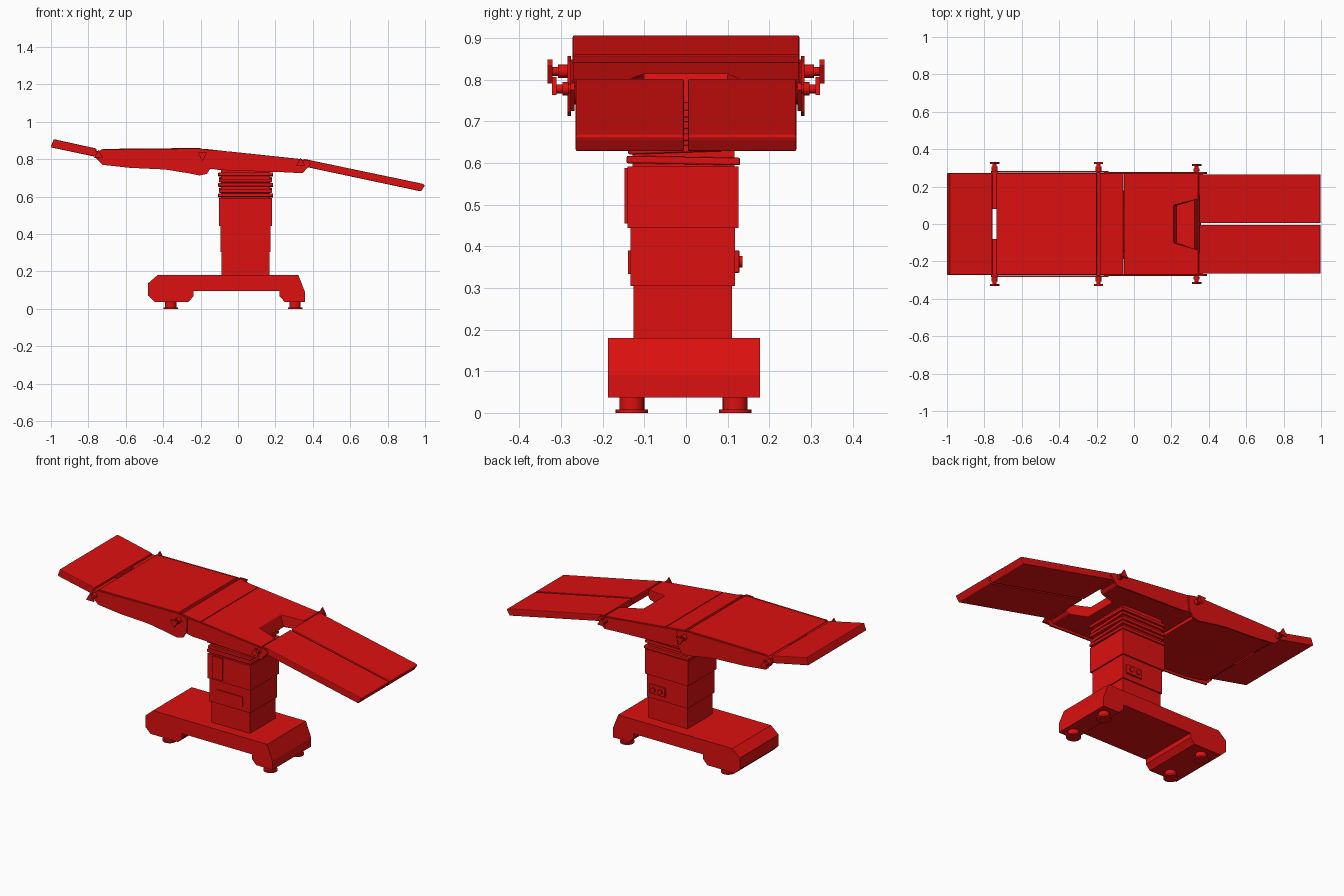
import bpy, bmesh, math
from mathutils import Matrix, Vector

if "Cube" in bpy.data.objects:
    bpy.data.objects.remove(bpy.data.objects["Cube"])

red = bpy.data.materials.new("red_paint")
red.use_nodes = True
COLOUR = (0.72, 0.005, 0.005, 1)
red.diffuse_color = COLOUR
red.node_tree.nodes["Principled BSDF"].inputs["Base Color"].default_value = COLOUR


def finish(name, bm, bevel=0):
    bmesh.ops.recalc_face_normals(bm, faces=bm.faces[:])
    mesh = bpy.data.meshes.new(name)
    bm.to_mesh(mesh)
    bm.free()
    mesh.materials.append(red)
    ob = bpy.data.objects.new(name, mesh)
    bpy.context.collection.objects.link(ob)
    if bevel:
        mod = ob.modifiers.new("soft_edge", 'BEVEL')
        mod.width, mod.segments, mod.limit_method = bevel, 2, 'ANGLE'
    return ob


def prism(name, outline, y0, y1, bevel=0):
    """Side outline (x, z) pulled from y0 to y1."""
    bm = bmesh.new()
    face = bm.faces.new([bm.verts.new((x, y0, z)) for x, z in outline])
    ext = bmesh.ops.extrude_face_region(bm, geom=[face])
    moved = [v for v in ext["geom"] if isinstance(v, bmesh.types.BMVert)]
    bmesh.ops.translate(bm, verts=moved, vec=(0, y1 - y0, 0))
    return finish(name, bm, bevel)


def box(name, xs, ys, zs, bevel=0, tilt=0):
    bm = bmesh.new()
    bmesh.ops.create_cube(bm, size=1)
    size = [b - a for a, b in (xs, ys, zs)]
    mid = Vector([(a + b) / 2 for a, b in (xs, ys, zs)])
    bmesh.ops.scale(bm, vec=size, verts=bm.verts)
    bmesh.ops.transform(bm, matrix=Matrix.Translation(mid) @ Matrix.Rotation(tilt, 4, 'X'),
                        verts=bm.verts)
    return finish(name, bm, bevel)


def rod(name, start, end, radius, sides=24, spin=0):
    """Cylinder between two points; spin turns it about its own axis."""
    a, b = Vector(start), Vector(end)
    bm = bmesh.new()
    bmesh.ops.create_cone(bm, cap_ends=True, segments=sides, radius1=radius,
                          radius2=radius, depth=(b - a).length)
    turn = (b - a).to_track_quat('Z', 'Y').to_matrix().to_4x4()
    bmesh.ops.transform(bm, verts=bm.verts, matrix=Matrix.Translation((a + b) / 2)
                        @ turn @ Matrix.Rotation(spin, 4, 'Z'))
    ob = finish(name, bm)
    if sides > 8:
        bpy.ops.object.select_all(action='DESELECT')
        ob.select_set(True)
        bpy.context.view_layer.objects.active = ob
        bpy.ops.object.shade_smooth_by_angle()
    return ob


# Base with an arched underside
prism("base", [(-.48, .137), (-.43, .18), (.323, .18), (.358, .09), (.358, .037),
               (.25, .037), (.222, .067), (.222, .094), (-.238, .094), (-.238, .067),
               (-.265, .037), (-.446, .037), (-.48, .07)], -.187, .178)

# Feet
for x in (-.36, .305):
    for y in (-.13, .118):
        rod("foot_post", (x, y, .004), (x, y, .04), .03)
        rod("foot_pad", (x, y, 0), (x, y, .008), .039)

# Telescopic column
box("column_lower", (-.088, .168), (-.126, .111), (.17, .31))
box("column_middle", (-.094, .174), (-.133, .118), (.305, .446))
box("column_upper", (-.102, .182), (-.14, .126), (.444, .592))

# Column panels and control box
box("upper_panel", (-.067, 0), (-.148, -.138), (.455, .588))
box("front_panel", (-.045, .126), (-.139, -.13), (.333, .39))
box("control_box", (.05, .155), (.115, .129), (.336, .39), .004)
for x in (.08, .125):
    rod("control_button", (x, .125, .363), (x, .136, .363), .014)

# Bellows: thin tilted folds round a core
box("bellows_core", (-.09, .17), (-.128, .116), (.58, .75))
for i in range(5):
    z = .597 + i * .028
    grow = .004 * (i % 2)
    box("bellows_fold", (-.106 + grow, .187 - grow), (-.143 + grow, .13 - grow),
        (z, z + .018), .004, math.radians(2 if i % 2 else -1))

# Head plate
prism("head_plate", [(-1, .868), (-.985, .907), (-.757, .857), (-.757, .812), (-.995, .862)],
      -.272, .272, .006)

# Back section cushion and its deep underside
prism("back_section", [(-.734, .85), (-.72, .855), (-.2, .86), (-.196, .74), (-.39, .755),
                       (-.58, .762), (-.72, .785), (-.734, .8)], -.272, .272, .004)

# Hip strip between back and seat
prism("hip_strip", [(-.182, .856), (-.057, .842), (-.057, .75), (-.182, .745)],
      -.272, .272, .003)

# Seat section with a tapered cutout at its leg end
seat = prism("seat_section", [(-.054, .842), (.344, .8), (.344, .755), (.33, .742),
                              (.2, .745), (-.054, .752)], -.272, .272, .003)
bm = bmesh.new()
rings = []
for z, inset in ((.7, .045), (.85, 0)):
    rings.append([bm.verts.new(p + (z,)) for p in
                  ((.2 + inset, -.1), (.2 + inset, .1), (.37, .145), (.37, -.145))])
bm.faces.new(rings[0])
bm.faces.new(rings[1])
for i in range(4):
    j = (i + 1) % 4
    bm.faces.new((rings[0][i], rings[0][j], rings[1][j], rings[1][i]))
cutter = finish("seat_cutter", bm)
cutter.hide_render = True
cutter.hide_set(True)
cut = seat.modifiers.new("cutout", 'BOOLEAN')
cut.operation, cut.object, cut.solver = 'DIFFERENCE', cutter, 'EXACT'
bpy.context.view_layer.objects.active = seat
seat.select_set(True)
bpy.ops.object.modifier_move_to_index(modifier="cutout", index=0)
for mod in list(seat.modifiers):
    bpy.ops.object.modifier_apply(modifier=mod.name)
bpy.data.objects.remove(cutter)

# Inner crossbar that carries the hip joint
rod("hip_crossbar", (-.19, -.27, .8), (-.19, .27, .8), .03)

back_side = [(-.765, .81), (-.755, .835), (-.73, .852), (-.2, .857), (-.137, .845),
             (-.14, .765), (-.165, .722), (-.205, .713), (-.26, .724), (-.39, .745),
             (-.58, .754), (-.725, .77)]
seat_side = [(-.16, .848), (.375, .792), (.39, .775), (.345, .725), (.25, .73),
             (-.1, .742), (-.15, .75)]

for side in (-1, 1):
    # Split leg plates
    prism("leg_plate", [(.35, .802), (.99, .668), (.999, .66), (.978, .628), (.348, .762)],
          side * .005, side * .265, .004)
    # Side covers
    prism("back_side_cover", back_side, side * .276, side * .284)
    prism("seat_side_cover", seat_side, side * .268, side * .277)
    # Hinge blocks bridging the sections
    box("head_hinge", (-.765, -.725), sorted((side * .08, side * .28)), (.815, .845))
    box("leg_hinge", (.325, .37), sorted((side * .15, side * .272)), (.757, .785))
    # Locking knobs: stem, collar and three-sided grip
    for x, z, reach, spin in ((-.745, .82, .332, 0), (-.19, .82, .332, math.pi),
                              (.335, .778, .322, 0)):
        rod("knob_stem", (x, side * .26, z), (x, side * reach, z), .011)
        rod("knob_collar", (x, side * .282, z), (x, side * (reach - .025), z), .016)
        grip = rod("knob_grip", (x, side * (reach - .011), z), (x, side * reach, z), .029, 3)
        # Aim one corner straight up or down
        tip = max((v.co for v in grip.data.vertices), key=lambda c: abs(c.z - z))
        flip = (tip.z < z) != (spin > 0)
        if flip:
            centre = Matrix.Translation((x, 0, z))
            grip.data.transform(centre @ Matrix.Rotation(math.pi, 4, 'Y') @ centre.inverted())
